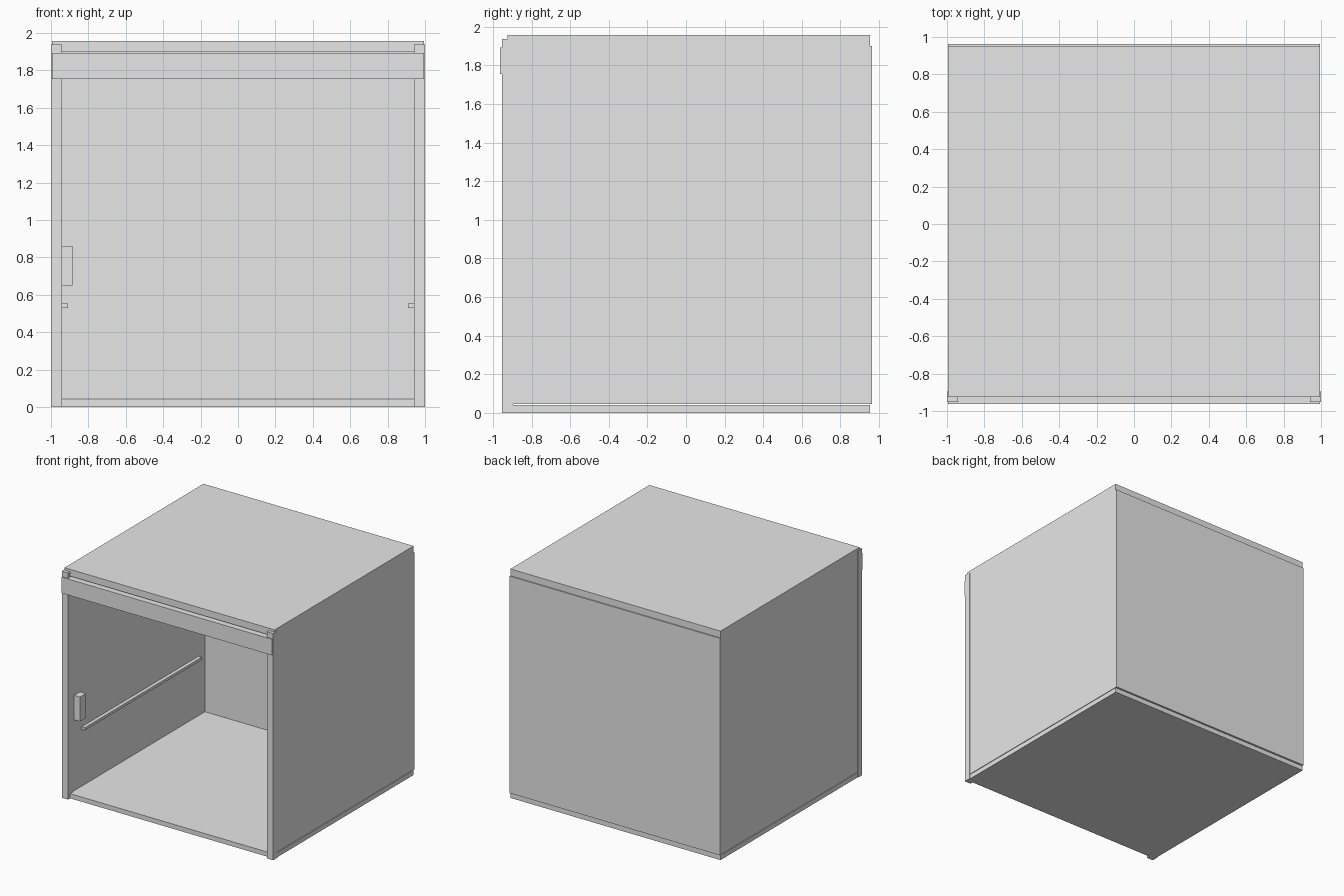
import bpy, bmesh

if "Cube" in bpy.data.objects:
    bpy.data.objects.remove(bpy.data.objects["Cube"])

grey = bpy.data.materials.new("light grey")
grey.diffuse_color = (0.8, 0.8, 0.8, 1)
grey.use_nodes = True
grey.node_tree.nodes["Principled BSDF"].inputs["Base Color"].default_value = grey.diffuse_color


def prism(name, outline, z0, z1):
    """Extrude a flat x-y outline (counter-clockwise) from z0 up to z1."""
    bm = bmesh.new()
    base = bm.faces.new([bm.verts.new((x, y, z0)) for x, y in outline])
    top = bmesh.ops.extrude_face_region(bm, geom=[base])["geom"]
    verts = [v for v in top if isinstance(v, bmesh.types.BMVert)]
    bmesh.ops.translate(bm, verts=verts, vec=(0, 0, z1 - z0))
    bmesh.ops.recalc_face_normals(bm, faces=bm.faces)
    mesh = bpy.data.meshes.new(name)
    bm.to_mesh(mesh)
    bm.free()
    mesh.materials.append(grey)
    obj = bpy.data.objects.new(name, mesh)
    bpy.context.collection.objects.link(obj)
    return obj


def box(name, x0, x1, y0, y1, z0, z1):
    return prism(name, [(x0, y0), (x1, y0), (x1, y1), (x0, y1)], z0, z1)


W, IN = 0.994, 0.94            # outer and inner half width
FRONT, BACK = -0.925, 0.953    # depth of floor and roof slabs

# Slabs
box("floor", -W, W, FRONT, BACK, 0, 0.04)
box("roof", -W, W, FRONT, BACK, 1.9, 1.958)

# Side and back walls as one U-shaped shell
prism("walls", [(-W, -0.896), (-IN, -0.896), (-IN, 0.896), (IN, 0.896),
                (IN, -0.896), (W, -0.896), (W, 0.963), (-W, 0.963)], 0.045, 1.9)

# Front posts and inner rails, one per side
for side, s in (("left", -1), ("right", 1)):
    x0, x1 = sorted((s * IN, s * 1.0))
    box(side + "_front_post", x0, x1, -0.953, -0.896, 0, 1.938)
    x0, x1 = sorted((s * 0.91, s * IN))
    box(side + "_inner_rail", x0, x1, -0.77, 0.81, 0.53, 0.553)

# Header across the opening
box("header", -W, W, -0.963, -0.9, 1.755, 1.892)

# Small block on the left inner wall
box("wall_block", -IN, -0.885, -0.87, -0.79, 0.65, 0.86)
